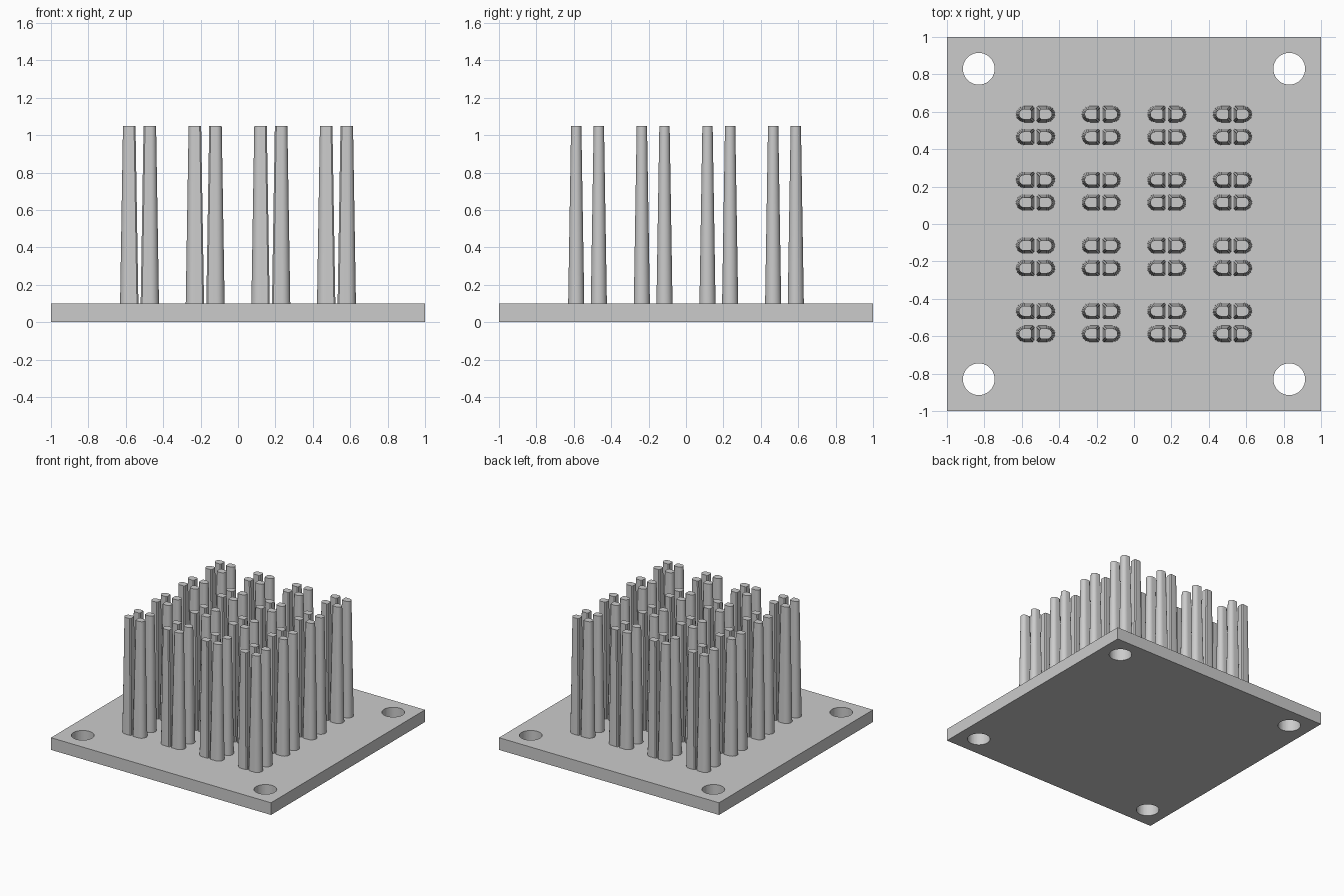
import bpy, bmesh, math
from mathutils import Vector

cube = bpy.data.objects.get("Cube")
if cube:
    bpy.data.objects.remove(cube, do_unlink=True)

# One plain grey for the whole part
grey = bpy.data.materials.new("plain_grey")
grey.use_nodes = True
colour = (0.6, 0.6, 0.6, 1)
grey.diffuse_color = colour
grey.node_tree.nodes["Principled BSDF"].inputs["Base Color"].default_value = colour

PLATE_TOP, PIN_TOP = 0.10, 1.05
DRAFT = 0.0155          # inset of each pin wall from base to tip


def make_object(name, bm):
    bmesh.ops.recalc_face_normals(bm, faces=bm.faces)
    mesh = bpy.data.meshes.new(name)
    bm.to_mesh(mesh)
    bm.free()
    mesh.materials.append(grey)
    obj = bpy.data.objects.new(name, mesh)
    bpy.context.collection.objects.link(obj)
    return obj


def smooth(obj):
    bpy.ops.object.select_all(action="DESELECT")
    obj.select_set(True)
    bpy.context.view_layer.objects.active = obj
    bpy.ops.object.shade_smooth_by_angle(angle=math.radians(35))


# Base plate with four corner holes
bm = bmesh.new()
bmesh.ops.create_cube(bm, size=2)
for v in bm.verts:
    v.co.z = PLATE_TOP if v.co.z > 0 else 0
plate = make_object("base_plate", bm)

bm = bmesh.new()
for x in (-0.83, 0.83):
    for y in (-0.83, 0.83):
        ret = bmesh.ops.create_cone(bm, cap_ends=True, segments=48,
                                    radius1=0.085, radius2=0.085, depth=0.5)
        bmesh.ops.translate(bm, verts=ret["verts"], vec=(x, y, 0))
cutter = make_object("hole_cutter", bm)
cut = plate.modifiers.new("corner_holes", "BOOLEAN")
cut.object = cutter
cut.operation = "DIFFERENCE"
cut.solver = "EXACT"
smooth(plate)
bpy.ops.object.modifier_apply(modifier=cut.name)
bpy.data.objects.remove(cutter, do_unlink=True)


def d_outline(inset):
    """D-shaped section: round towards +x, flat with eased corners at -x."""
    r = 0.043 - inset
    flat = -0.049 + inset
    ease = 0.008
    pts = []
    for i in range(13):
        a = -math.pi / 2 + math.pi * i / 12
        pts.append((0.006 + r * math.cos(a), r * math.sin(a)))
    pts += [(flat + ease, r), (flat, r - ease),
            (flat, -r + ease), (flat + ease, -r)]
    return pts


def add_pin(bm, x, y, side):
    rings = []
    for inset, z in ((0, PLATE_TOP), (DRAFT, PIN_TOP)):
        rings.append([bm.verts.new((x + side * px, y + py, z))
                      for px, py in d_outline(inset)])
    low, high = rings
    count = len(low)
    for i in range(count):
        j = (i + 1) % count
        bm.faces.new((low[i], low[j], high[j], high[i]))
    bm.faces.new(high)
    bm.faces.new(low[::-1])


# Tapered pins: a grid of clusters, each with four pins
centres = [(i - 1.5) * 0.351 for i in range(4)]
for row, cy in enumerate(centres):
    bm = bmesh.new()
    for cx in centres:
        for side in (-1, 1):
            for dy in (-0.0605, 0.0605):
                add_pin(bm, cx + side * 0.055, cy + dy, side)
    smooth(make_object(f"pin_row_{row + 1}", bm))
